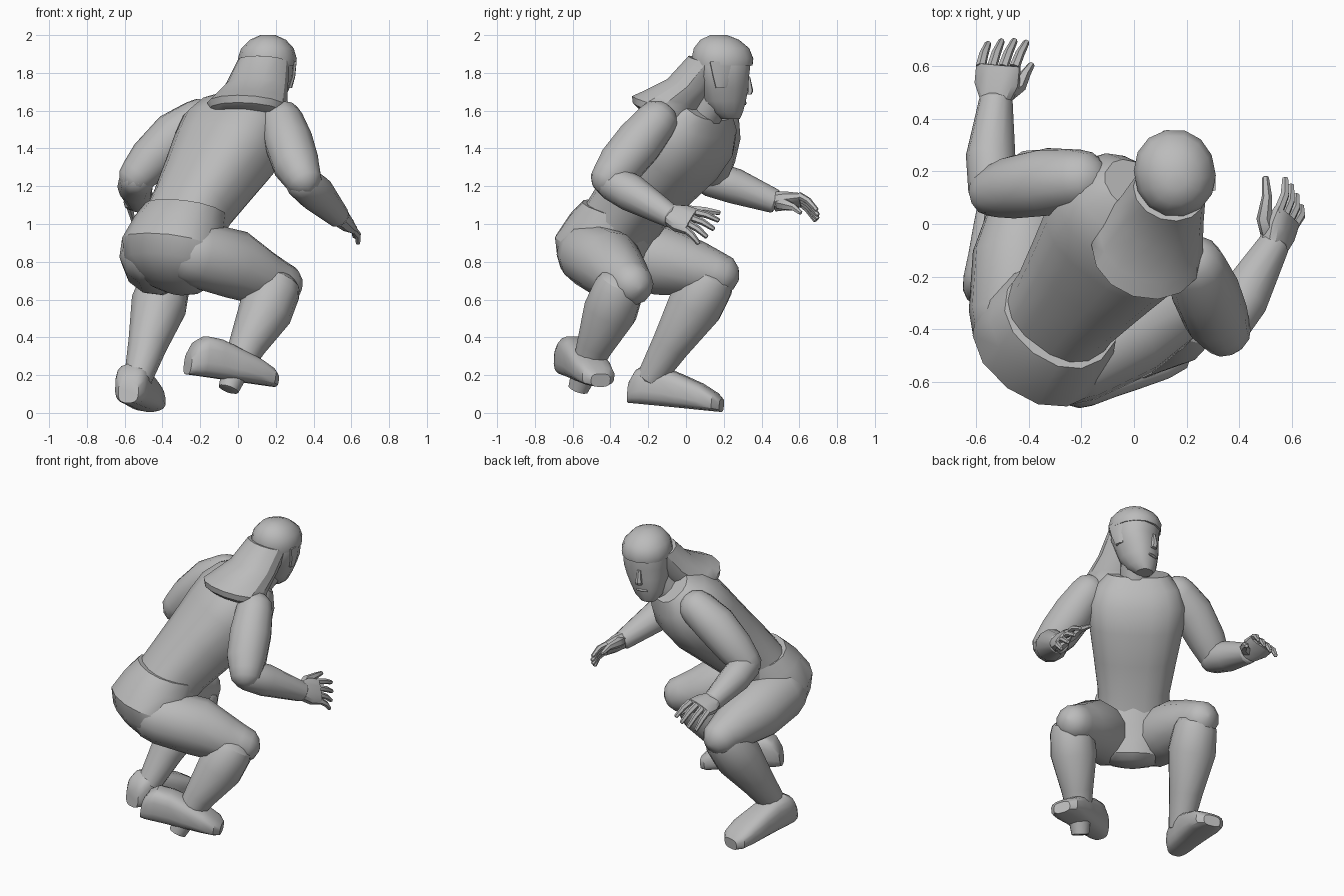
import bpy, bmesh, math
from mathutils import Vector as V

grey = bpy.data.materials.new("plain grey")
grey.diffuse_color = (0.5, 0.5, 0.5, 1)
UP = V((0, 0, 1))
SIDE = V((0.8, -0.6, 0))      # the figure's right
FWD = V((0.6, 0.8, 0))        # the figure's front


def loft(name, rings, side=SIDE, n=12, power=2.0, normal=None):
    """Skin rings (centre, half width, half depth) lying across the path."""
    bm = bmesh.new()
    cs = [V(r[0]) for r in rings]
    loops = []
    for i, (c, rx, ry) in enumerate(rings):
        t = V(normal) if normal else cs[min(i + 1, len(cs) - 1)] - cs[max(i - 1, 0)]
        t.normalize()
        u = (V(side) - t * V(side).dot(t)).normalized()
        v = t.cross(u)
        loop = []
        for k in range(n):
            a = 2 * math.pi * (k + 0.5) / n
            x, y = [math.copysign(abs(q) ** (2 / power), q) for q in (math.cos(a), math.sin(a))]
            loop.append(bm.verts.new(cs[i] + u * x * rx + v * y * ry))
        loops.append(loop)
    for a, b in zip(loops, loops[1:]):
        for k in range(n):
            bm.faces.new((a[k], a[(k + 1) % n], b[(k + 1) % n], b[k]))
    bm.faces.new(loops[0][::-1])
    bm.faces.new(loops[-1])
    bmesh.ops.recalc_face_normals(bm, faces=bm.faces)
    me = bpy.data.meshes.new(name)
    bm.to_mesh(me)
    bm.free()
    me.materials.append(grey)
    ob = bpy.data.objects.new(name, me)
    bpy.context.collection.objects.link(ob)
    bpy.ops.object.select_all(action='DESELECT')
    ob.select_set(True)
    bpy.context.view_layer.objects.active = ob
    bpy.ops.object.shade_smooth_by_angle(angle=math.radians(32))
    return ob


def limb(name, pts, side=SIDE, n=12, start=1.0, end=1.0):
    """Round limb through (point, radius), with domed ends."""
    def dome(p, q, r, f):
        d = (V(p) - V(q)).normalized()
        return [(V(p) + d * r * f * a, r * b, r * b) for a, b in ((0.5, 0.87), (0.85, 0.53), (1, 0.1))]
    rings = [(p, r, r) for p, r in pts]
    head = dome(pts[0][0], pts[1][0], pts[0][1], start)[::-1] if start else []
    tail = dome(pts[-1][0], pts[-2][0], pts[-1][1], end) if end else []
    return loft(name, head + rings + tail, side, n)


# torso, leaning forward
P0, A = V((-0.27, -0.33, 1.0)), FWD * 0.67 + UP * 0.74
D = FWD * 0.74 - UP * 0.67
loft("torso", [(P0 + A * t - D * s, rx, ry) for t, s, rx, ry in (
    (-0.08, .02, .22, .18), (.1, .025, .222, .19), (.3, .015, .255, .21), (.5, 0.005, .29, .233),
    (.64, .01, .302, .23), (.75, .02, .265, .185), (.83, .02, .19, .12))], power=2.5, n=16)
# hips
loft("hips", [((-.33, -.42, .64), .06, .06), ((-.335, -.425, .665), .14, .13), ((-.34, -.43, .705), .2, .18),
              ((-.35, -.445, .78), .265, .22), ((-.345, -.44, .88), .28, .24), ((-.305, -.385, 1.0), .25, .22),
              ((-.275, -.345, 1.075), .228, .19)], n=14, power=2.2, normal=FWD * .3 + UP * .95)

# legs
limb("right_thigh", [((-.22, -.51, .84), .175), ((-.01, -.405, .785), .182), ((.14, -.33, .71), .145),
                     ((.225, -.29, .685), .118)])
limb("left_thigh", [((-.45, -.34, .85), .18), ((-.43, -.12, .805), .185), ((-.4, .07, .76), .145),
                    ((-.385, .165, .735), .118)])
limb("right_shin", [((.2, -.355, .66), .135), ((.145, -.4, .54), .145), ((.05, -.48, .36), .1),
                    ((-.02, -.54, .21), .07), ((-.05, -.57, .125), .055)], start=.7, end=.1)
limb("left_shin", [((-.385, .125, .69), .135), ((-.42, .05, .57), .15), ((-.48, -.08, .36), .105),
                   ((-.53, -.19, .18), .075)], start=.7, end=.3)


# shoes: rounded box sections from heel to toe
def shoe(name, heel, direction):
    d = V(direction).normalized()
    s = d.cross(UP).normalized()
    u = s.cross(d)
    prof = ((-.03, .055, .12), (0, .08, .18), (.05, .09, .215), (.14, .092, .21), (.24, .098, .18), (.36, .103, .14),
            (.44, .092, .1), (.475, .055, .07))
    return loft(name, [(V(heel) + d * x + u * h / 2, w, h / 2) for x, w, h in prof], s, 16, 3, d)


shoe("left_shoe", (-.575, -.275, .05), (.11, .46, -.045))
shoe("right_shoe", (-.245, -.63, .2), (.42, .17, -.06))

# arms
limb("right_upper_arm", [((.235, -.16, 1.54), .115), ((.27, -.25, 1.43), .13), ((.31, -.35, 1.31), .125),
                         ((.34, -.4, 1.25), .105)])
limb("left_upper_arm", [((-.21, .17, 1.55), .115), ((-.33, .16, 1.47), .13), ((-.46, .14, 1.34), .12),
                        ((-.53, .125, 1.26), .1)])
limb("right_forearm", [((.345, -.39, 1.22), .095), ((.41, -.29, 1.165), .1), ((.53, -.08, 1.04), .062)], end=.3)
limb("left_forearm", [((-.535, .13, 1.24), .095), ((-.545, .26, 1.2), .094), ((-.525, .47, 1.12), .064)], end=.3)


# hands: flat palm, four bent fingers and a thumb
def hand(name, wrist, knuckles, tips, thumb):
    w, k0, k1, t0, t1 = [V(p) for p in (wrist, *knuckles, *tips)]
    side, mid = k1 - k0, (k0 + k1) / 2
    half = side.length / 2 + .02
    up = side.cross(mid - w).normalized()
    up = up if up.z > 0 else -up
    loft(name + "_palm", [(w, .06, .052), (w.lerp(mid, .45), half, .044), (mid, half, .028)], side, 12, 2.5)
    for i in range(4):
        a, b = k0.lerp(k1, i / 3), t0.lerp(t1, i / 3)
        if i in (1, 2):
            b += (b - a) * .1
        limb(f"{name}_finger_{i + 1}", [(a - (b - a) * .1, .02), (a.lerp(b, .5) + up * .014, .018), (b, .013)],
             side, 6, 0, .6)
    a, b = [V(p) for p in thumb]
    limb(name + "_thumb", [(w.lerp(a, .5), .035), (a, .03), (a.lerp(b, .55) + up * .01, .02), (b, .013)],
         up, 6, .5, .6)


hand("left_hand", (-.525, .47, 1.12), ((-.45, .605, 1.145), (-.58, .605, 1.11)),
     ((-.41, .69, 1.075), (-.555, .685, 1.02)), ((-.435, .53, 1.1), (-.39, .605, 1.06)))
hand("right_hand", (.53, -.08, 1.045), ((.55, .055, 1.06), (.613, .005, .965)),
     ((.575, .17, 1.02), (.635, .065, .9)), ((.495, .02, 1.07), (.5, .175, 1.06)))

# neck and head, the head turned to the figure's left
limb("neck", [((.06, .08, 1.55), .095), ((.14, .18, 1.7), .09)], start=0, end=0)
H = V((-.2, .98, 0)).normalized()
HS = H.cross(UP)
C = V((.155, .193, 0))
loft("head", [(C + H * f + HS * s + UP * z, rx, ry) for z, f, s, rx, ry in (
    (1.555, .05, -.035, .05, .05), (1.59, .03, -.03, .085, .085), (1.65, .015, -.02, .108, .115),
    (1.72, .01, -.01, .128, .13), (1.78, .0, 0, .14, .142), (1.86, .0, 0, .145, .152),
    (1.92, 0, 0, .13, .14))], HS, 14, 2.3, UP)
loft("hair_cap", [(C + H * f + UP * z, rx, ry) for z, f, rx, ry in (
    (1.84, 0, .15, .163), (1.875, 0, .155, .167), (1.93, -.005, .138, .15), (1.975, -.015, .095, .105),
    (2.0, -.02, .04, .045))], HS, 14, 2.1, UP)
# hair in front of and around the ears
for s, label in ((1, "right"), (-1, "left")):
    loft(label + "_sideburn", [(C + HS * s * x - H * .03 + UP * z, .015, w) for z, x, w in (
        (1.72, .112, .03), (1.78, .127, .05), (1.86, .133, .07))], HS, 8, 2, UP)
# face
nose = C + H * .143 - HS * .008
loft("nose", [(nose + UP * 1.685, .022, .015), (nose + H * .005 + UP * 1.705, .022, .02),
              (nose + UP * 1.78, .012, .008)], HS, 6, 2, UP)
loft("mouth", [(C + H * .123 + HS * (s - .02) + UP * 1.64, r, r) for s, r in ((-.035, .006), (0, .012), (.035, .006))],
     UP, 6)

# long hair flaring over the shoulders
HB = V((.3, .95, 0))
loft("long_hair", [((.05, -.095, 1.572), .19, .16), ((.05, -.105, 1.595), .21, .18), ((.05, -.105, 1.632), .215, .185),
                   ((.065, -.06, 1.665), .2, .165), ((.1, .03, 1.735), .168, .13), ((.135, .125, 1.86), .14, .115)],
     (.95, -.3, 0), 14, 2, HB * .27 + UP * .96)
